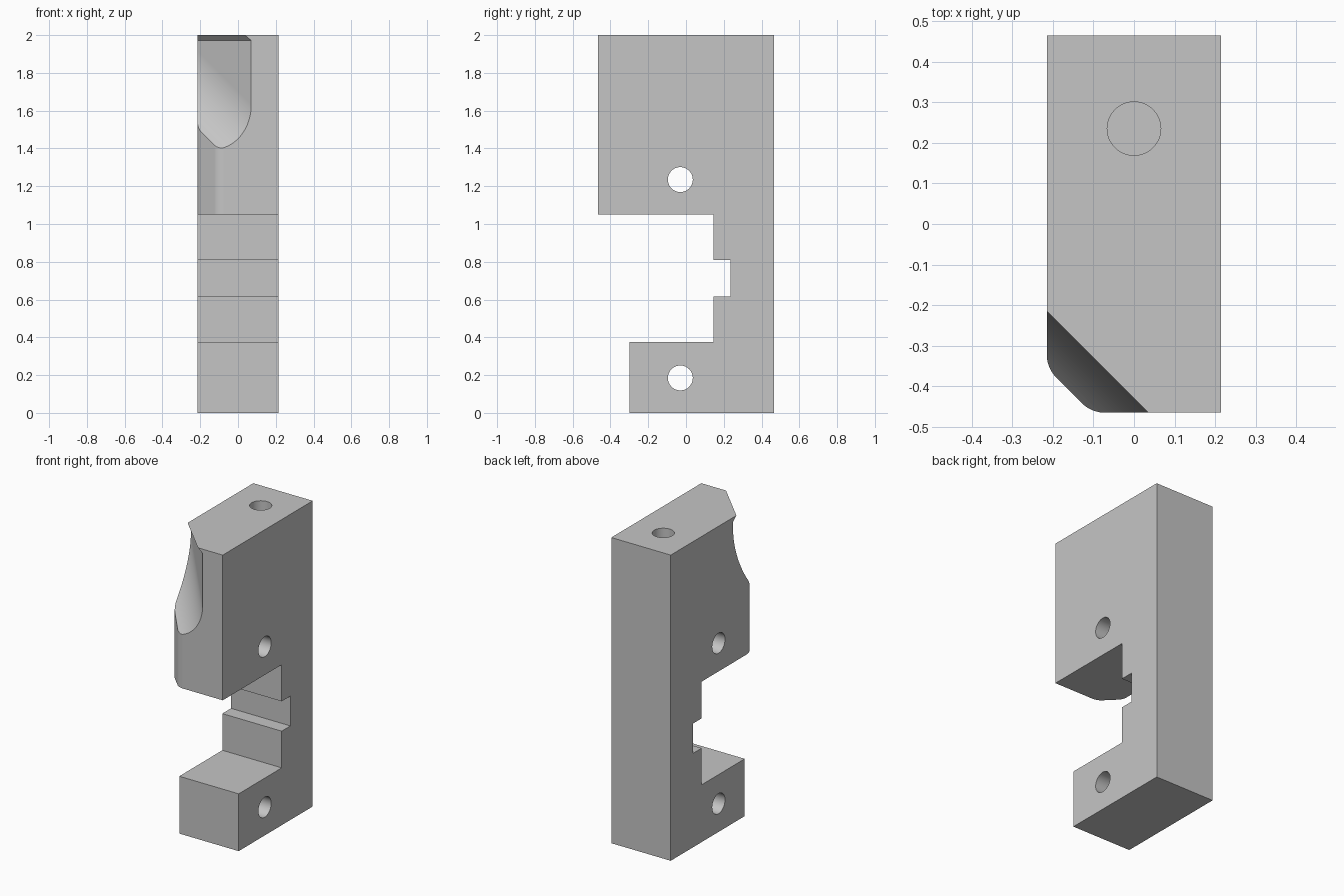
import bpy, bmesh, math
from mathutils import Vector

old = bpy.data.objects.get("Cube")
if old:
    bpy.data.objects.remove(old)

HX, FRONT, BACK, TOP = 0.215, -0.465, 0.465, 2.0

grey = bpy.data.materials.new("plain grey")
grey.use_nodes = True
GREY = (0.56, 0.56, 0.56, 1)
grey.diffuse_color = GREY
grey.node_tree.nodes["Principled BSDF"].inputs["Base Color"].default_value = GREY


def loft(bm, start, end):
    """Closed solid between two matching point loops."""
    a = [bm.verts.new(p) for p in start]
    b = [bm.verts.new(p) for p in end]
    bm.faces.new(a)
    bm.faces.new(b[::-1])
    for i in range(len(a)):
        j = (i + 1) % len(a)
        bm.faces.new((a[j], a[i], b[i], b[j]))
    bmesh.ops.recalc_face_normals(bm, faces=bm.faces)


def to_object(bm, name):
    mesh = bpy.data.meshes.new(name)
    bm.to_mesh(mesh)
    bm.free()
    obj = bpy.data.objects.new(name, mesh)
    bpy.context.collection.objects.link(obj)
    mesh.materials.append(grey)
    return obj


def cylinder(name, radius, depth, location, rotation=(0, 0, 0)):
    bpy.ops.mesh.primitive_cylinder_add(vertices=48, radius=radius, depth=depth,
                                        location=location, rotation=rotation)
    obj = bpy.context.object
    obj.name = name
    obj.data.materials.append(grey)
    return obj


def cut(target, cutter):
    cutter.hide_render = True
    bpy.context.view_layer.objects.active = target
    mod = target.modifiers.new("cut", "BOOLEAN")
    mod.operation, mod.solver, mod.object = "DIFFERENCE", "EXACT", cutter
    bpy.ops.object.modifier_apply(modifier=mod.name)
    bpy.data.objects.remove(cutter)


# Bracket body: notched side profile (y, z) extruded across the width
profile = [(-0.30, 0), (BACK, 0), (BACK, TOP), (FRONT, TOP), (FRONT, 1.05),
           (0.145, 1.05), (0.145, 0.81), (0.235, 0.81), (0.235, 0.615),
           (0.145, 0.615), (0.145, 0.375), (-0.30, 0.375)]
bm = bmesh.new()
loft(bm, [(-HX, y, z) for y, z in profile], [(HX, y, z) for y, z in profile])


def upright_edges(test):
    return [e for e in bm.edges
            if abs(e.verts[0].co.z - e.verts[1].co.z) > 0.9
            and all(test(v.co) for v in e.verts)]


# Chamfer the upper front corner, then round both chamfer edges
corner = upright_edges(lambda c: c.x < 0 and c.y < FRONT + 0.01)
bmesh.ops.bevel(bm, geom=corner, offset=0.11, segments=1, affect="EDGES")
sides = upright_edges(lambda c: c.x < 0 and c.y < -0.31)
bmesh.ops.bevel(bm, geom=sides, offset=0.03, segments=6, profile=0.5, affect="EDGES")
body = to_object(bm, "bracket_body")

# Finger scoop: curved section swept down the corner, with a level lip on top
arc = [(-0.13 + 0.2 * math.cos(a), 1.63 - 0.235 * math.sin(a))
       for a in (math.pi / 2 * i / 20 for i in range(21))]
section = [(x, z, -1) for x, z in arc] + [(-0.4, 1.395, -1)]
lip = [(-0.4, 2.1, 0), (-0.085, 2.1, 0), (0.07, 1.972, 0)]


def scoop_loop(t):
    return [Vector((x, FRONT, z)) + t * Vector((1, -1, slope))
            for x, z, slope in section + lip]


bm = bmesh.new()
loft(bm, scoop_loop(-0.32), scoop_loop(0.1))
cut(body, to_object(bm, "scoop_cutter"))

# Cross holes through the width and a blind hole in the top
for z in (0.185, 1.235):
    cut(body, cylinder("cross_hole_cutter", 0.066, 1, (0, -0.03, z), (0, math.pi / 2, 0)))
cut(body, cylinder("top_hole_cutter", 0.066, 1, (0, 0.235, TOP)))

# Smooth curved faces, keep machined edges crisp
bpy.ops.object.select_all(action="DESELECT")
body.select_set(True)
bpy.context.view_layer.objects.active = body
bpy.ops.object.shade_smooth_by_angle(angle=math.radians(25))
weighted = body.modifiers.new("even_shading", "WEIGHTED_NORMAL")
weighted.keep_sharp = True
